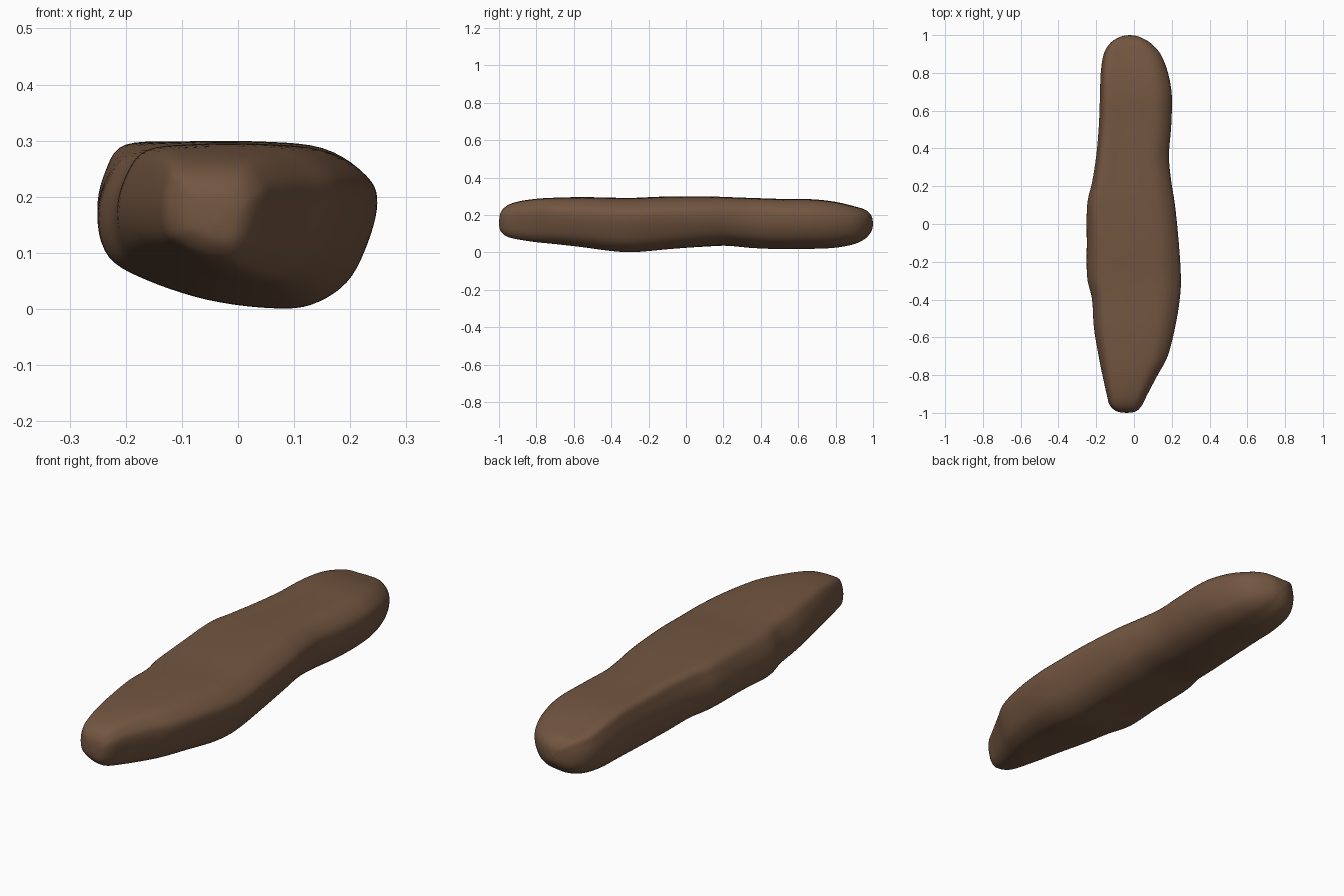
import bpy, bmesh, math
from mathutils import Vector

# stations along the length: y, left x, right x, bottom z, top z
STATIONS = [
    (-1.0, -0.04, -0.035, 0.15, 0.155),
    (-0.992, -0.09, 0.01, 0.115, 0.21),
    (-0.96, -0.128, 0.042, 0.086, 0.247),
    (-0.9, -0.145, 0.072, 0.07, 0.27),
    (-0.8, -0.167, 0.125, 0.055, 0.285),
    (-0.7, -0.187, 0.178, 0.045, 0.291),
    (-0.55, -0.212, 0.217, 0.028, 0.294),
    (-0.4, -0.222, 0.242, 0.008, 0.291),
    (-0.28, -0.248, 0.248, 0.002, 0.29),
    (-0.1, -0.25, 0.237, 0.016, 0.298),
    (0.1, -0.248, 0.217, 0.029, 0.301),
    (0.22, -0.222, 0.198, 0.035, 0.298),
    (0.36, -0.2, 0.185, 0.024, 0.293),
    (0.52, -0.186, 0.197, 0.018, 0.288),
    (0.68, -0.18, 0.2, 0.02, 0.286),
    (0.8, -0.176, 0.18, 0.026, 0.272),
    (0.9, -0.16, 0.14, 0.045, 0.248),
    (0.96, -0.123, 0.085, 0.075, 0.228),
    (0.992, -0.07, 0.025, 0.115, 0.195),
    (1.0, -0.025, -0.02, 0.15, 0.155),
]

# unit cross-sections: front part (keel on the right) and back part
FRONT = [(-0.76, 0.92), (-0.35, 1), (0.2, 1), (0.65, 0.92), (0.93, 0.62),
         (1, 0.3), (0.93, -0.2), (0.78, -0.68), (0.52, -0.96), (0.22, -1),
         (-0.22, -0.9), (-0.65, -0.66), (-0.92, -0.38), (-1, 0.1), (-0.93, 0.58)]
BACK = [(-0.82, 0.95), (-0.35, 0.97), (0.2, 0.97), (0.65, 0.9), (0.93, 0.6),
        (1, 0.25), (0.95, -0.2), (0.78, -0.62), (0.48, -0.88), (0.12, -0.97),
        (-0.3, -1), (-0.68, -0.83), (-0.92, -0.45), (-1, 0.1), (-0.95, 0.62)]


def spline(a, b, c, d, t):
    return 0.5 * (2 * b + (c - a) * t + (2 * a - 5 * b + 4 * c - d) * t * t
                  + (3 * b - a - 3 * c + d) * t ** 3)


def smooth_path(points, steps, closed):
    pts = [Vector(p) for p in points]
    n, out = len(pts), []
    for i in range(n if closed else n - 1):
        idx = [(i + k) % n if closed else min(max(i + k, 0), n - 1)
               for k in (-1, 0, 1, 2)]
        out += [spline(*[pts[j] for j in idx], s / steps) for s in range(steps)]
    return out if closed else out + [pts[-1]]


front, back = smooth_path(FRONT, 5, True), smooth_path(BACK, 5, True)

# rock body: lofted sections
bm = bmesh.new()
rings = []
for y, l, r, b, t in smooth_path(STATIONS, 6, False):
    w = min(max((y + 0.25) / 0.6, 0), 1)
    w = w * w * (3 - 2 * w)
    y = min(max(y, -1), 1)
    ring = []
    for f, k in zip(front, back):
        u, v = f.lerp(k, w)
        ring.append(bm.verts.new(((l + r) / 2 + u * (r - l) / 2, y,
                                  (b + t) / 2 + v * (t - b) / 2)))
    rings.append(ring)
n = len(front)
for a, c in zip(rings, rings[1:]):
    for i in range(n):
        j = (i + 1) % n
        bm.faces.new((a[i], a[j], c[j], c[i]))
bm.faces.new(rings[0])
bm.faces.new(rings[-1])
bmesh.ops.recalc_face_normals(bm, faces=bm.faces)
for f in bm.faces:
    f.smooth = True

mesh = bpy.data.meshes.new("rock_slab")
bm.to_mesh(mesh)
bm.free()
mat = bpy.data.materials.new("earth brown")
mat.diffuse_color = (0.17, 0.092, 0.052, 1)
mesh.materials.append(mat)
rock = bpy.data.objects.new("rock_slab", mesh)
bpy.context.collection.objects.link(rock)
